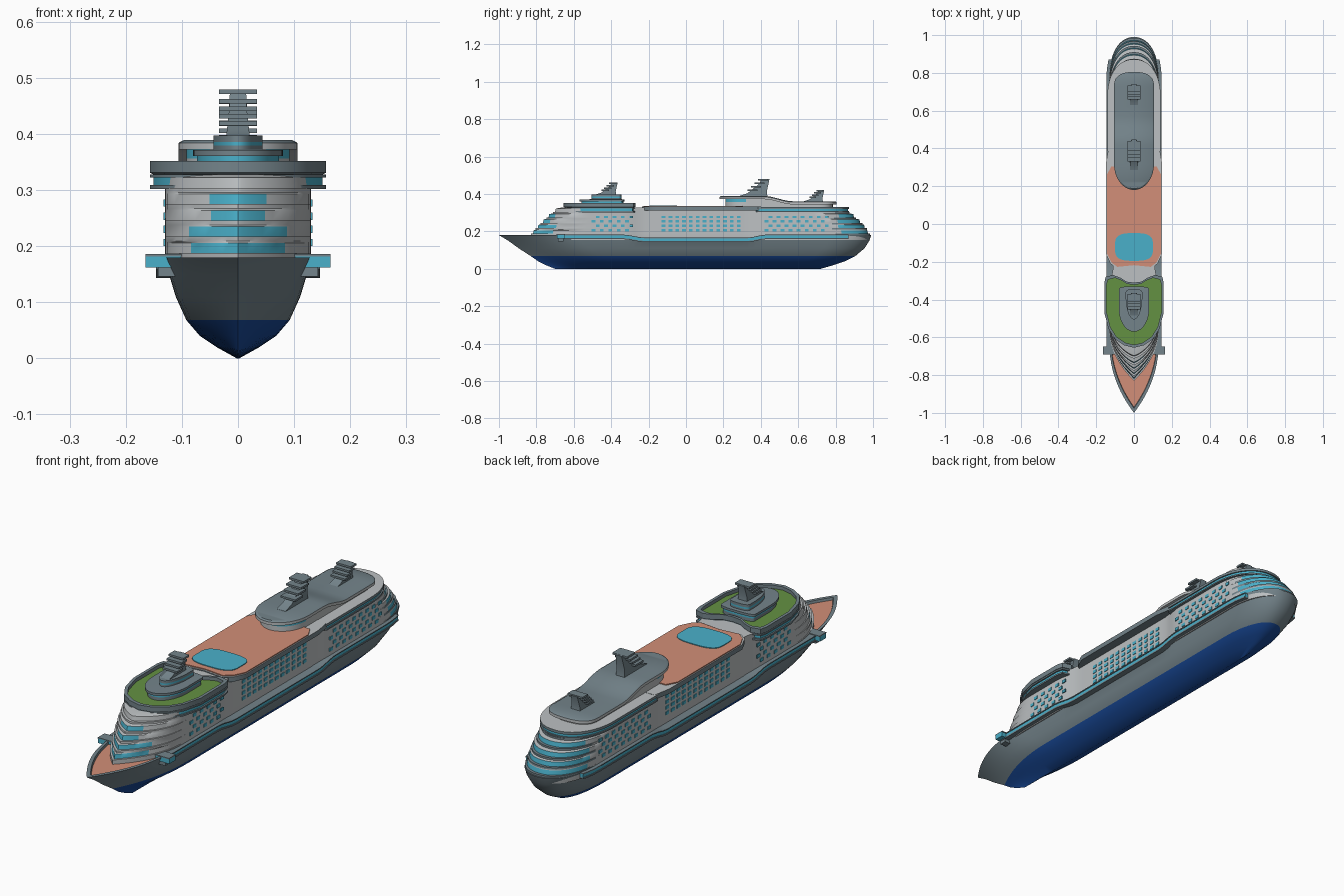
import bpy, bmesh, math

if "Cube" in bpy.data.objects:
    bpy.data.objects.remove(bpy.data.objects["Cube"])

# Materials
def srgb(r, g, b):
    f = lambda c: (c / 255 / 12.92) if c < 10 else ((c / 255 + 0.055) / 1.055) ** 2.4
    return (f(r), f(g), f(b), 1)

COLS = [("slate_grey", (116, 132, 139)), ("light_grey", (188, 192, 194)),
        ("glass_teal", (74, 176, 202)), ("deck_peach", (210, 143, 120)),
        ("lawn_green", (100, 145, 66)), ("keel_blue", (24, 72, 150))]
MATS = []
for n, c in COLS:
    m = bpy.data.materials.new(n)
    m.diffuse_color = srgb(*c)
    m.use_nodes = True
    m.node_tree.nodes["Principled BSDF"].inputs["Base Color"].default_value = m.diffuse_color
    MATS.append(m)
GREY, LIGHT, TEAL, PEACH, GREEN, BLUE = range(6)

def finish(name, bm):
    bmesh.ops.recalc_face_normals(bm, faces=bm.faces)
    me = bpy.data.meshes.new(name)
    bm.to_mesh(me)
    bm.free()
    for m in MATS:
        me.materials.append(m)
    ob = bpy.data.objects.new(name, me)
    bpy.context.collection.objects.link(ob)
    return ob

def ramp(y, a, b):
    t = min(1, max(0, (y - a) / (b - a)))
    return t * t * (3 - 2 * t)

def midship(y):
    return ramp(y, -0.34, -0.22) * (1 - ramp(y, 0.33, 0.43))

STATIONS = [-0.34, -0.31, -0.28, -0.25, -0.22, -0.19, 0.3, 0.33, 0.36, 0.39, 0.43]

def outline(yb, ys, hw, lb, ls, a=2, b=2, c=2.2, pinch=0, n=14, stations=STATIONS):
    """Half plan outline from the bow point to the stern point."""
    pts = []
    for i in range(n + 1):
        s = 1 - math.cos(math.pi / 2 * i / n)
        pts.append((hw * (1 - (1 - s) ** a) ** (1 / b), yb + lb * s))
    pts += [(hw - pinch * midship(y), y) for y in stations if yb + lb + .005 < y < ys - ls - .005]
    for i in range(n + 1):
        s = math.sin(math.pi / 2 * i / n)
        pts.append((hw * max(0, 1 - s ** c) ** (1 / c), ys - ls + ls * s))
    pts[0], pts[-1] = (0, yb), (0, ys)
    return pts

def loft(name, rings, mats, top, bottom=GREY):
    """Stack mirrored half outlines; mats gives one index or rule per band."""
    bm = bmesh.new()
    loops = []
    for z, half in rings:
        full = half + [(-x, y) for x, y in half[-2:0:-1]]
        loops.append([bm.verts.new((x, y, z(y) if callable(z) else z)) for x, y in full])
    k = len(loops[0])
    for lo, hi, m in zip(loops, loops[1:], mats):
        for i in range(k):
            j = (i + 1) % k
            f = bm.faces.new((lo[i], lo[j], hi[j], hi[i]))
            f.material_index = m(f.calc_center_median()) if callable(m) else m
    for (z, half), lp, m in ((rings[-1], loops[-1], top), (rings[0], loops[0], bottom)):
        if callable(z):
            for i in range(len(half) - 1):
                vs = [lp[i], lp[i + 1], lp[(k - i - 1) % k], lp[(k - i) % k]]
                vs = list(dict.fromkeys(vs))
                bm.faces.new(vs).material_index = m
        else:
            bm.faces.new(lp).material_index = m
    return finish(name, bm)

def add_box(bm, x0, x1, y0, y1, z0, z1, mat):
    r = bmesh.ops.create_cube(bm, size=1)
    for v in r["verts"]:
        v.co = ((x0 + x1) / 2 + v.co.x * (x1 - x0), (y0 + y1) / 2 + v.co.y * (y1 - y0),
                (z0 + z1) / 2 + v.co.z * (z1 - z0))
        for f in v.link_faces:
            f.material_index = mat

def scaled(pts, s, cy):
    return [(x * s, cy + (y - cy) * s) for x, y in pts]

# Hull: waterlines from keel to rail, then the recessed deck
LEVELS = [(0, .002, -.70, .72), (.02, .038, -.75, .79), (.04, .068, -.79, .85), (.068, .092, -.83, .905),
          (.11, .111, -.895, .955), (.15, .123, -.95, .98)]
def hull_line(hw, yb, ys):
    return outline(yb, ys, hw, min(.38, -.37 - yb), .22, 2.2, 1, 2.2)
rings = [(z, hull_line(hw, yb, ys)) for z, hw, yb, ys in LEVELS]
rail = lambda y: .18 - .02 * midship(y)
floor = lambda y: .17 - .012 * midship(y)
rings += [(rail, hull_line(.131, -1, .99)), (rail, hull_line(.123, -.975, .98)),
          (floor, hull_line(.122, -.97, .978))]
loft("hull", rings, [BLUE] * 3 + [GREY] * 5, PEACH, BLUE)

# Cabin block: stepped tiers at bow and stern, narrow waist amidships
FRONT = [-.83, -.805, -.777, -.747, -.712]
STERN = [.985, .968, .943, .91, .875]
rings, mats = [(.155, outline(-.83, .98, .129, .28, .21, 2.2, 1, 2.2, .02))], [LIGHT]
ledge = lambda c: GREY if c.y > .79 else LIGHT
def window_rule(lim):
    return lambda c: TEAL if (c.y > .82 or (c.y < -.5 and abs(c.x) < lim)) else LIGHT
for i in range(5):
    z, p = .18 + .029 * i, 1 + .09 * i
    line = lambda d: outline(FRONT[i] + d, STERN[i] - d, .13, .28 - .02 * i, .21, 2.2, p, 2.2, .02)
    rings += [(z, line(0)), (z + .008, line(0)), (z + .008, line(.012)), (z + .026, line(.016))]
    mats += [ledge, ledge, window_rule((.085, .085, .045, .045, 0)[i]), LIGHT]
rings.append((.328, outline(-.66, .85, .13, .2, .2, 2.2, 1.5, 2.2, .02)))
loft("cabin_block", rings, mats, LIGHT, LIGHT)

# Cabin windows on both sides
bm = bmesh.new()
def window_grid(x, y0, step, cols, rows, stagger):
    for r in range(rows):
        for c in range(cols):
            y, z = y0 + step * c + (stagger * step / 2 if r % 2 else 0), .2 + .0235 * r
            for s in (-1, 1):
                add_box(bm, s * x - .002, s * x + .002, y, y + .02, z, z + .013, TEAL)
window_grid(.1305, -.505, .045, 5, 4, 1)
window_grid(.1105, -.13, .0365, 12, 4, 0)
window_grid(.1305, .42, .043, 8, 4, 1)
finish("cabin_windows", bm)

# Side galleries that dip amidships
def gallery(name, dx, z0, z1, mat):
    bm = bmesh.new()
    for s in (-1, 1):
        prev = None
        for y in (-.68, -.5, -.34, -.31, -.28, -.25, -.22, .33, .36, .39, .43, .6, .77, .82, .87):
            x = .131 * max(0, 1 - max(0, (y - .77) / .22) ** 2.2) ** (1 / 2.2)
            zc = .172 - .016 * midship(y)
            cur = [bm.verts.new((s * (x + a), y, zc + b))
                   for a, b in ((-.02, z0), (dx, z0), (dx, z1), (-.02, z1))]
            if prev:
                for i in range(4):
                    bm.faces.new((prev[i], prev[(i + 1) % 4], cur[(i + 1) % 4], cur[i]))
            else:
                bm.faces.new(cur)
            prev = cur
        bm.faces.new(prev)
    for f in bm.faces:
        f.material_index = mat
    finish(name, bm)
gallery("gallery_glass", .012, -.007, .007, TEAL)
gallery("gallery_sill", .015, -.013, -.007, GREY)
gallery("gallery_top_rail", .015, .007, .011, GREY)

# Bridge wings
bm = bmesh.new()
for s in (-1, 1):
    a, b = sorted((s * .1, s * .165))
    add_box(bm, a, b, -.69, -.65, .162, .182, TEAL)
    add_box(bm, a, b, -.692, -.648, .182, .186, GREY)
    a, b = sorted((s * .1, s * .143))
    add_box(bm, a, b, -.685, -.655, .146, .162, GREY)
finish("bridge_wings", bm)

# Forward sports deck: glazed band, bulwark and lawn
LAWN = [(0, -.655), (.05, -.643), (.1, -.61), (.135, -.555), (.157, -.47), (.157, -.31), (.15, -.28),
        (.11, -.27), (.07, -.285), (.04, -.305), (0, -.31)]
inner, mid = scaled(LAWN, .92, -.46), scaled(LAWN, .96, -.46)
loft("forward_glazed_band", [(.302, LAWN), (.309, LAWN), (.309, mid), (.322, mid), (.322, LAWN), (.328, LAWN)],
     [GREY, GREY, TEAL, GREY, GREY], GREY)
loft("lawn_bulwark", [(.328, mid), (.331, LAWN), (.352, LAWN), (.352, inner), (.338, inner)], [GREY] * 4, GREEN)

# Pool deck overhang, planking and pool
slab = [(0, -.225), (.09, -.235), (.125, -.21), (.148, -.16), (.149, .32), (.135, .4), (0, .4)]
loft("pool_deck_slab", [(.312, slab), (.332, slab)], [GREY], LIGHT)
plank = [(0, -.218), (.088, -.227), (.12, -.203), (.144, -.155), (.144, .26), (.12, .305), (0, .305)]
loft("pool_deck_planking", [(.331, plank), (.336, plank)], [PEACH], PEACH)
pool = outline(-.195, -.048, .1, .06, .06, 3, 3, 3)
loft("pool", [(.335, pool), (.339, pool)], [TEAL], TEAL)

# Aft glazed band round the stern top
def aft(d):
    return outline(.36, .872 - d, .141 - d, .03, .2)
loft("aft_glazed_band", [(.303, aft(0)), (.309, aft(0)), (.309, aft(.005)), (.32, aft(.005)), (.32, aft(0)),
                         (.331, aft(0))], [GREY, GREY, TEAL, GREY, GREY], LIGHT)

# Aft lounge with a raised front roof
rise = lambda y: .028 * (1 - ramp(y, .42, .57))
ROOF = [.36, .39, .42, .445, .47, .495, .52, .545, .57, .62]
def house(yb, ys, hw):
    return outline(yb, ys, hw, .32 - yb, .08, 2, 2, 2.6, stations=ROOF)
glass = lambda c: TEAL if c.y < .32 else LIGHT
loft("aft_lounge", [(.33, house(.21, .785, .092)), (lambda y: .334 + rise(y) * .8, house(.21, .785, .092)),
                    (lambda y: .344 + rise(y), house(.21, .785, .092)),
                    (lambda y: .344 + rise(y), house(.18, .805, .106)),
                    (lambda y: .356 + rise(y), house(.18, .805, .106)),
                    (lambda y: .361 + rise(y), house(.187, .797, .097))],
     [LIGHT, glass, LIGHT, LIGHT, GREY], GREY)

# Forward lounge in two tiers
def tier(yb, ys, hw):
    return outline(yb, ys, hw, .12, .02, 2, 2, 3, stations=())
t1, t1i, t2 = tier(-.57, -.33, .08), tier(-.56, -.335, .073), tier(-.505, -.345, .044)
loft("forward_lounge", [(.335, t1i), (.351, t1i), (.361, t1i), (.361, t1), (.371, t1), (.372, t2), (.379, t2),
                        (.386, t2), (.397, t2)],
     [GREY, TEAL, GREY, GREY, GREY, GREY, TEAL, GREY], GREY)

# Finned funnels
def funnel(name, y, z, length, h):
    bm = bmesh.new()
    prof = [(0, -.02), (0, .03), (.28, .18), (.7, .75), (.75, 1), (1.04, 1), (.95, .3), (.97, -.02)]
    sides = []
    for s in (-1, 1):
        sides.append([bm.verts.new((s * (.021 - .007 * max(0, v)), y + u * length, z + v * h)) for u, v in prof])
        bm.faces.new(sides[-1])
    k = len(prof)
    for i in range(k):
        j = (i + 1) % k
        bm.faces.new((sides[0][i], sides[0][j], sides[1][j], sides[1][i]))
    for v in (.36, .56, .76, .96):
        front = .28 + (v - .18) * .6
        add_box(bm, -.034, .034, y + (front - .1) * length, y + (front + .24) * length,
                z + v * h - .004, z + v * h + .004, GREY)
    finish(name, bm)
funnel("main_funnel", .285, .387, .155, .092)
funnel("aft_funnel", .63, .359, .105, .062)
funnel("forward_mast", -.485, .395, .115, .066)

# Smooth curved surfaces, keep edges crisp
for ob in bpy.context.scene.objects:
    ob.select_set(True)
    bpy.context.view_layer.objects.active = ob
bpy.ops.object.shade_smooth_by_angle(angle=math.radians(32))
